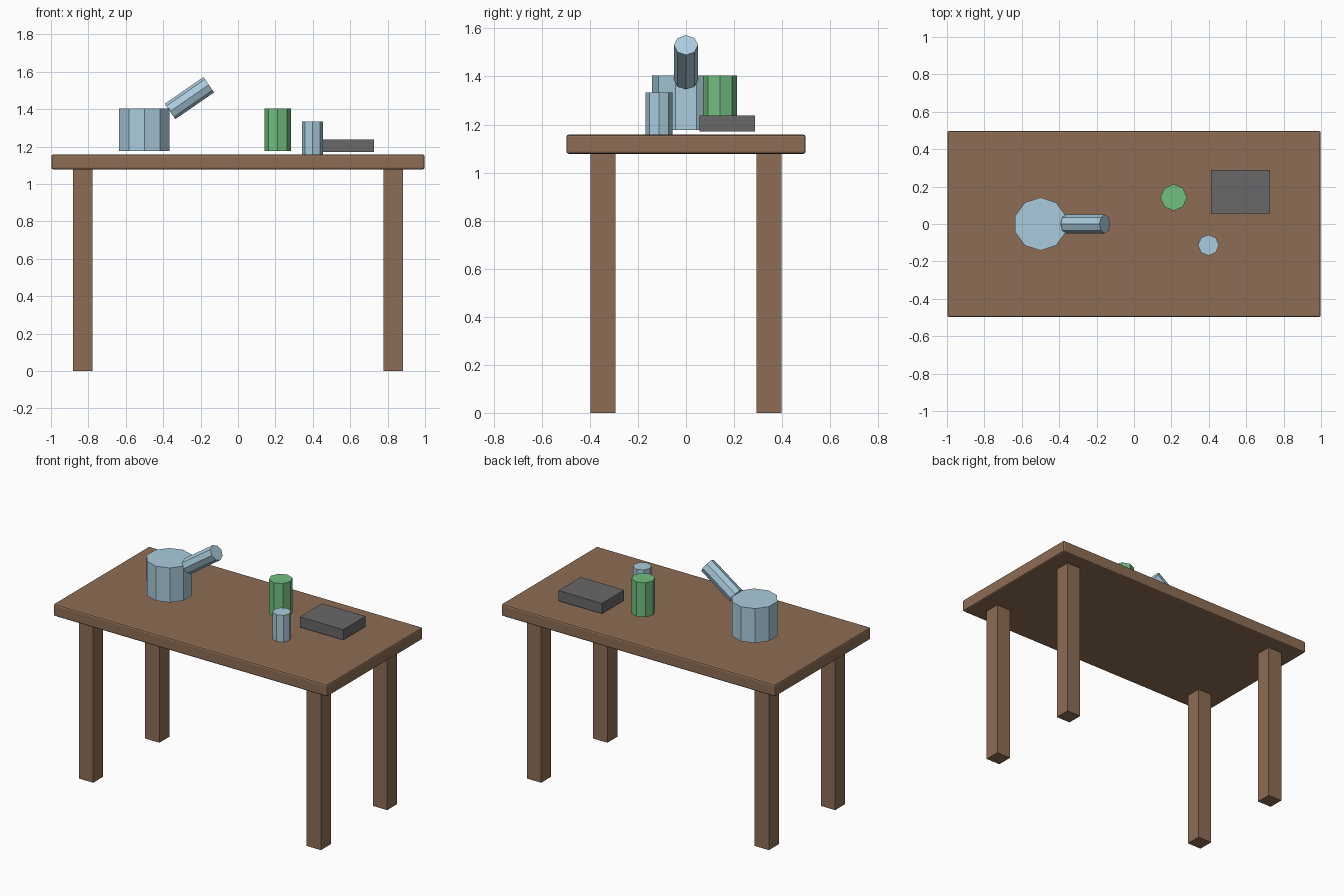
import bpy
from math import radians

if "Cube" in bpy.data.objects:
    bpy.data.objects.remove(bpy.data.objects["Cube"])


def material(name, rgb):
    m = bpy.data.materials.new(name)
    m.diffuse_color = (*rgb, 1)
    m.use_nodes = True
    m.node_tree.nodes["Principled BSDF"].inputs["Base Color"].default_value = m.diffuse_color
    return m


WOOD = material("wood", (0.27, 0.155, 0.09))
BLUE = material("pale_blue", (0.40, 0.60, 0.72))
GREEN = material("green", (0.17, 0.52, 0.22))
DARK = material("dark_grey", (0.14, 0.14, 0.14))


def box(name, lo, hi, mat):
    bpy.ops.mesh.primitive_cube_add(size=1, location=[(a + b) / 2 for a, b in zip(lo, hi)])
    ob = bpy.context.object
    ob.name = name
    ob.scale = [b - a for a, b in zip(lo, hi)]
    bpy.ops.object.transform_apply(location=False, rotation=False, scale=True)
    ob.data.materials.append(mat)
    return ob


def cylinder(name, sides, radius, depth, centre, mat, tilt=0):
    bpy.ops.mesh.primitive_cylinder_add(vertices=sides, radius=radius, depth=depth,
                                        location=centre, rotation=(0, radians(tilt), 0))
    ob = bpy.context.object
    ob.name = name
    ob.data.materials.append(mat)
    return ob


# Table top with a small edge bevel
top = box("table_top", (-0.998, -0.498, 1.078), (0.998, 0.498, 1.158), WOOD)
bevel = top.modifiers.new("edge_bevel", 'BEVEL')
bevel.width = 0.01
bevel.segments = 2

# Four square legs
for side, x in (("left", -0.83), ("right", 0.83)):
    for end, y in (("front", -0.345), ("back", 0.345)):
        box(f"{end}_{side}_leg", (x - 0.052, y - 0.052, 0), (x + 0.052, y + 0.052, 1.082), WOOD)

# Cooking pot floating just above the top, with a slanted handle
cylinder("pot", 10, 0.142, 0.227, (-0.5, 0, 1.29), BLUE)
cylinder("pot_handle", 8, 0.05, 0.252, (-0.26, 0, 1.459), BLUE, tilt=55.3)

# Jar, cup and flat slab
cylinder("jar", 8, 0.071, 0.227, (0.212, 0.142, 1.29), GREEN)
cylinder("cup", 8, 0.056, 0.178, (0.398, -0.113, 1.245), BLUE)
box("slab", (0.411, 0.056, 1.17), (0.728, 0.288, 1.238), DARK)
